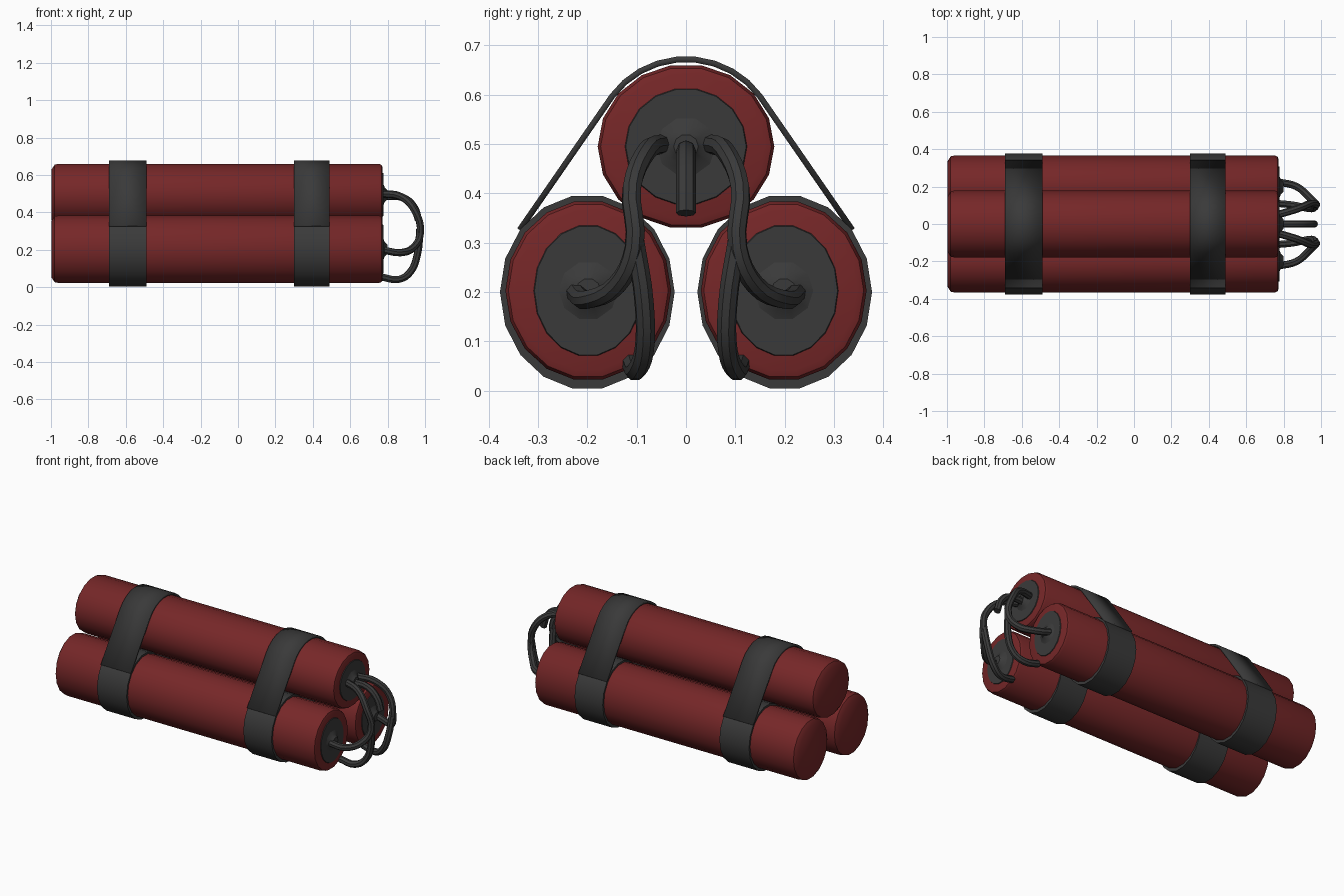
import bpy, bmesh, math

if "Cube" in bpy.data.objects:
    bpy.data.objects.remove(bpy.data.objects["Cube"])


def material(name, rgb):
    m = bpy.data.materials.new(name)
    m.diffuse_color = (*rgb, 1)
    m.use_nodes = True
    m.node_tree.nodes["Principled BSDF"].inputs["Base Color"].default_value = m.diffuse_color
    return m


RED = material("dark red paper", (0.18, 0.02, 0.021))
GREY = material("charcoal", (0.042, 0.042, 0.042))


def finish(bm, name, mat):
    bmesh.ops.recalc_face_normals(bm, faces=bm.faces)
    me = bpy.data.meshes.new(name)
    bm.to_mesh(me)
    bm.free()
    ob = bpy.data.objects.new(name, me)
    bpy.context.collection.objects.link(ob)
    me.materials.append(mat)
    smooth(ob)
    return ob


def smooth(ob):
    bpy.ops.object.select_all(action='DESELECT')
    ob.select_set(True)
    bpy.context.view_layer.objects.active = ob
    bpy.ops.object.shade_smooth_by_angle(angle=math.radians(35))


def loft(name, mat, centre, radii, sections, n=18):
    """Elliptical body along x; sections are (x, inset from the radius)."""
    bm = bmesh.new()
    rings = []
    for x, inset in sections:
        rings.append([bm.verts.new((x,
                                    centre[0] + (radii[0] - inset) * math.cos(2 * math.pi * i / n),
                                    centre[1] + (radii[1] - inset) * math.sin(2 * math.pi * i / n)))
                      for i in range(n)])
    for a, b in zip(rings, rings[1:]):
        for i in range(n):
            j = (i + 1) % n
            bm.faces.new((a[i], a[j], b[j], b[i]))
    bm.faces.new(rings[0])
    bm.faces.new(rings[-1])
    return finish(bm, name, mat)


def wire(name, points, r=0.02):
    cu = bpy.data.curves.new(name, 'CURVE')
    cu.dimensions = '3D'
    cu.bevel_depth = r
    cu.bevel_resolution = 2
    cu.resolution_u = 4
    cu.use_fill_caps = True
    sp = cu.splines.new('BEZIER')
    sp.bezier_points.add(len(points) - 1)
    for bp, p in zip(sp.bezier_points, points):
        bp.co = p
        bp.handle_left_type = bp.handle_right_type = 'AUTO'
    cu.materials.append(GREY)
    ob = bpy.data.objects.new(name, cu)
    bpy.context.collection.objects.link(ob)
    bpy.ops.object.select_all(action='DESELECT')
    ob.select_set(True)
    bpy.context.view_layer.objects.active = ob
    bpy.ops.object.convert(target='MESH')
    smooth(bpy.context.object)


# name, centre (y, z), stick radii, end disc radii
STICKS = [("top", (0, 0.495), (0.179, 0.167), (0.125, 0.12)),
          ("left", (-0.198, 0.203), (0.168, 0.183), (0.112, 0.135)),
          ("right", (0.198, 0.203), (0.168, 0.183), (0.112, 0.135))]
STRAPS = [("rear", -0.69, -0.49), ("fore", 0.30, 0.49)]

# Red sticks with bevelled ends, grey end discs with a low bump
for name, c, r, d in STICKS:
    loft(name + "_stick", RED, c, r,
         [(-0.997, 0.03), (-0.98, 0.004), (-0.96, 0), (0.755, 0), (0.768, 0.006), (0.773, 0.02)])
    loft(name + "_end_disc", GREY, c, d, [(0.77, 0), (0.777, 0.003)])
    loft(name + "_fuse_bump", GREY, c, (0.065, 0.065), [(0.775, 0), (0.785, 0.025), (0.80, 0.04)], 10)

# Straps: a band round each lower stick, one strip pulled over the top stick
for name, x0, x1 in STRAPS:
    for side, s in (("left", -1), ("right", 1)):
        loft(f"{name}_strap_{side}_band", GREY, (s * 0.2, 0.2), (0.177, 0.198), [(x0, 0), (x1, 0)])
    path = [(0.337, 0.326)]
    for i in range(10):
        t = math.radians(35.3 + 109.4 * i / 9)
        path.append((0.183 * math.cos(t), 0.495 + 0.177 * math.sin(t)))
    path.append((-0.337, 0.326))
    bm = bmesh.new()
    rows = [[bm.verts.new((x, y, z)) for x in (x0, x1)] for y, z in path]
    for a, b in zip(rows, rows[1:]):
        bm.faces.new((a[0], a[1], b[1], b[0]))
    ob = finish(bm, name + "_strap_over_top", GREY)
    mod = ob.modifiers.new("thickness", 'SOLIDIFY')
    mod.thickness = 0.012
    mod.offset = 0

# Fuse wires, mirrored about the centre
for side, s in (("left", -1), ("right", 1)):
    wire(side + "_fuse_loop", [(0.77, s * 0.05, 0.50), (0.87, s * 0.08, 0.485), (0.945, s * 0.11, 0.41),
                               (0.975, s * 0.105, 0.29), (0.94, s * 0.14, 0.215),
                               (0.87, s * 0.2, 0.185), (0.77, s * 0.225, 0.2)])
    wire(side + "_fuse_branch", [(0.972, s * 0.105, 0.31), (0.96, s * 0.085, 0.18),
                                 (0.92, s * 0.085, 0.08), (0.86, s * 0.1, 0.042), (0.765, s * 0.11, 0.055)])
wire("centre_fuse", [(0.77, 0, 0.485), (0.88, 0, 0.48), (0.94, 0, 0.43), (0.965, 0, 0.36)])
